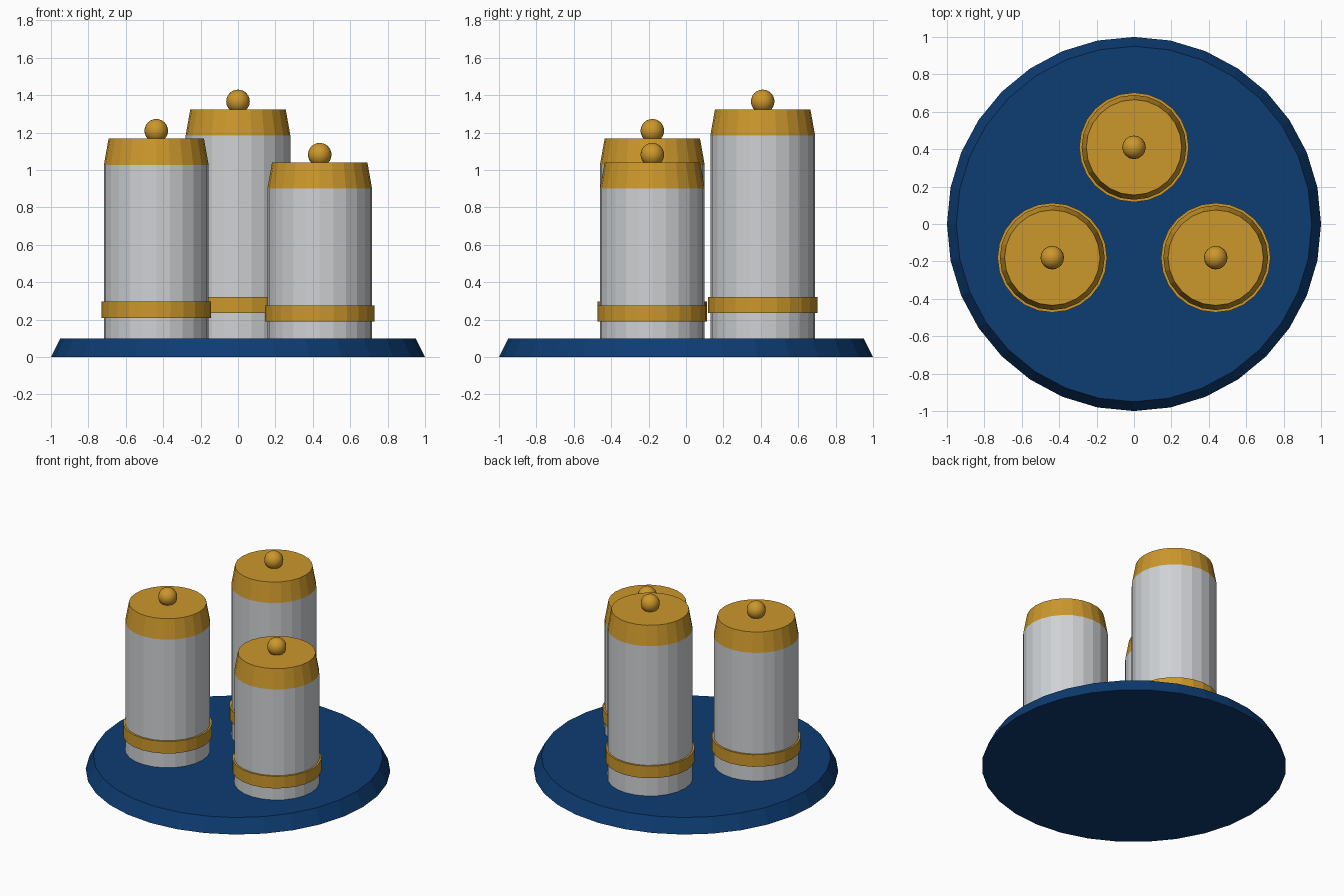
import bpy
from math import radians

if "Cube" in bpy.data.objects:
    bpy.data.objects.remove(bpy.data.objects["Cube"])


def make_material(name, colour):
    mat = bpy.data.materials.new(name)
    mat.use_nodes = True
    mat.diffuse_color = colour
    mat.node_tree.nodes["Principled BSDF"].inputs["Base Color"].default_value = colour
    return mat


navy = make_material("navy blue", (0.004, 0.045, 0.17, 1))
gold = make_material("gold", (0.6, 0.31, 0.025, 1))
silver = make_material("pale grey", (0.62, 0.64, 0.66, 1))


def finish(name, mat):
    obj = bpy.context.object
    obj.name = name
    obj.data.materials.append(mat)
    return obj


def drum(name, mat, x, y, bottom, top, r_bottom, r_top, sides=24):
    """Upright cylinder or tapered drum between two heights."""
    bpy.ops.mesh.primitive_cone_add(
        vertices=sides, radius1=r_bottom, radius2=r_top, depth=top - bottom,
        location=(x, y, (bottom + top) / 2))
    return finish(name, mat)


def canister(label, x, y, shoulder, band_z):
    drum(label + "_body", silver, x, y, 0.1, shoulder, 0.28, 0.28)
    drum(label + "_band", gold, x, y, band_z, band_z + 0.087, 0.293, 0.293)
    drum(label + "_lid", gold, x, y, shoulder, shoulder + 0.14, 0.28, 0.255)
    # Round knob, partly sunk into the lid
    bpy.ops.mesh.primitive_uv_sphere_add(
        segments=16, ring_count=12, radius=0.063, location=(x, y, shoulder + 0.182))
    finish(label + "_knob", gold)
    bpy.ops.object.shade_smooth_by_angle(angle=radians(40))


# Round tray with a bevelled rim
drum("tray", navy, 0, 0, 0, 0.1, 1.0, 0.95, 32)

# Three canisters of different heights
canister("tall_canister", 0, 0.41, 1.185, 0.235)
canister("middle_canister", -0.437, -0.18, 1.028, 0.209)
canister("short_canister", 0.437, -0.18, 0.9, 0.19)
